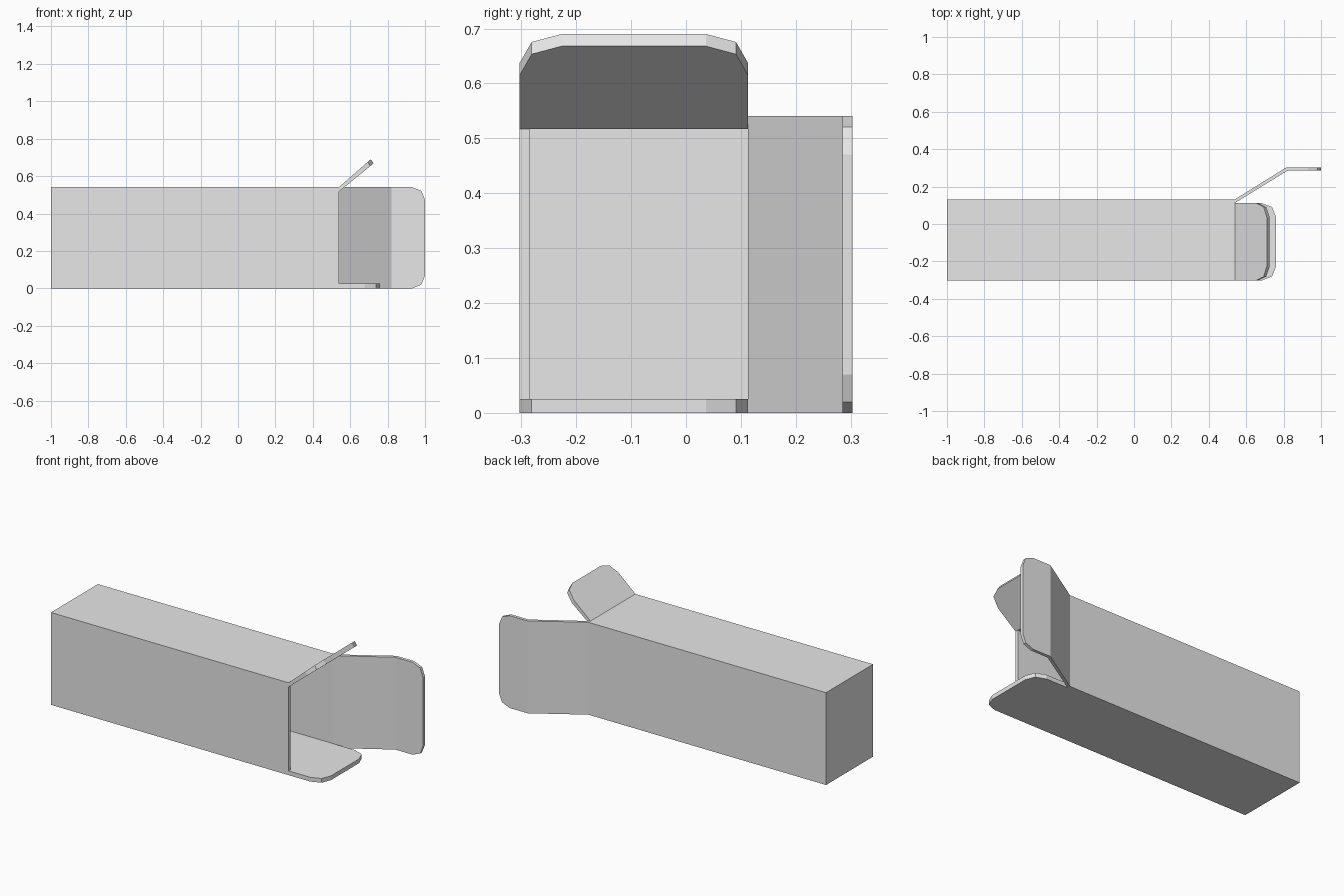
import bpy, bmesh
from mathutils import Vector

cube = bpy.data.objects.get("Cube")
if cube:
    bpy.data.objects.remove(cube, do_unlink=True)

# Plain grey card
card = bpy.data.materials.new("grey_card")
card.use_nodes = True
GREY = (0.8, 0.8, 0.8, 1)
card.diffuse_color = GREY
card.node_tree.nodes["Principled BSDF"].inputs["Base Color"].default_value = GREY

MOUTH, BACK_END = 0.54, -1.0
FRONT, REAR, HEIGHT = -0.303, 0.132, 0.541
IN_FRONT, IN_REAR, IN_FLOOR, IN_TOP = -0.285, 0.113, 0.025, 0.517


def finish(name, bm):
    bmesh.ops.recalc_face_normals(bm, faces=bm.faces)
    mesh = bpy.data.meshes.new(name)
    bm.to_mesh(mesh)
    bm.free()
    mesh.materials.append(card)
    obj = bpy.data.objects.new(name, mesh)
    bpy.context.collection.objects.link(obj)
    return obj


def carton_body():
    bm = bmesh.new()
    bmesh.ops.create_cube(bm, size=1)
    for v in bm.verts:
        v.co = (MOUTH if v.co.x > 0 else BACK_END,
                REAR if v.co.y > 0 else FRONT,
                HEIGHT if v.co.z > 0 else 0)
    # Inset the mouth to the wall thickness, then push it in to hollow the body
    mouth = max(bm.faces, key=lambda f: f.calc_center_median().x)
    bmesh.ops.inset_region(bm, faces=[mouth], thickness=0.01)
    mid = mouth.calc_center_median()
    for v in mouth.verts:
        v.co.y = IN_REAR if v.co.y > mid.y else IN_FRONT
        v.co.z = IN_TOP if v.co.z > mid.z else IN_FLOOR
    pushed = bmesh.ops.extrude_discrete_faces(bm, faces=[mouth])["faces"][0]
    for v in pushed.verts:
        v.co.x = BACK_END + 0.02
    return finish("carton_body", bm)


def flap(name, outer, inner, low, high, place, cuts):
    """Loft a folded sheet with clipped corners at its free end.
    outer and inner are the two faces in section, low to high the width,
    and cuts gives (distance from the free end, inset from each side)."""
    stations = [(Vector(o), Vector(i), 0) for o, i in zip(outer[:-1], inner[:-1])]
    o0, o1 = Vector(outer[-2]), Vector(outer[-1])
    i0, i1 = Vector(inner[-2]), Vector(inner[-1])
    length = (o1 - o0).length
    for back, inset in cuts:
        t = 1 - back / length
        stations.append((o0.lerp(o1, t), i0.lerp(i1, t), inset))
    bm = bmesh.new()
    rings = [[bm.verts.new(place(p, w)) for p, w in
              ((o, low + s), (o, high - s), (i, high - s), (i, low + s))]
             for o, i, s in stations]
    for a, b in zip(rings, rings[1:]):
        for k in range(4):
            n = (k + 1) % 4
            bm.faces.new((a[k], a[n], b[n], b[k]))
    bm.faces.new(rings[0])
    bm.faces.new(rings[-1])
    return finish(name, bm)


def across_y(p, w):
    return (p.x, w, p.y)


def across_z(p, w):
    return (p.x, p.y, w)


carton_body()

# Short dust flaps at the bottom and top of the mouth
SHORT_CUTS = [(0.08, 0), (0.022, 0.022), (0, 0.077)]
flap("bottom_flap", [(MOUTH, 0), (0.76, 0)], [(MOUTH, IN_FLOOR), (0.76, IN_FLOOR)],
     FRONT, IN_REAR, across_y, SHORT_CUTS)
flap("top_flap", [(MOUTH, HEIGHT), (0.71, 0.69)], [(MOUTH, IN_TOP), (0.725, 0.668)],
     FRONT, IN_REAR, across_y, SHORT_CUTS)

# Long closing flap folded out from the rear wall, with a tuck-in tongue
flap("closing_flap", [(MOUTH, REAR), (0.815, 0.303), (1, 0.303)],
     [(MOUTH, IN_REAR), (0.82, 0.285), (1, 0.285)],
     0, HEIGHT, across_z, [(0.07, 0), (0.02, 0.02), (0, 0.07)])
